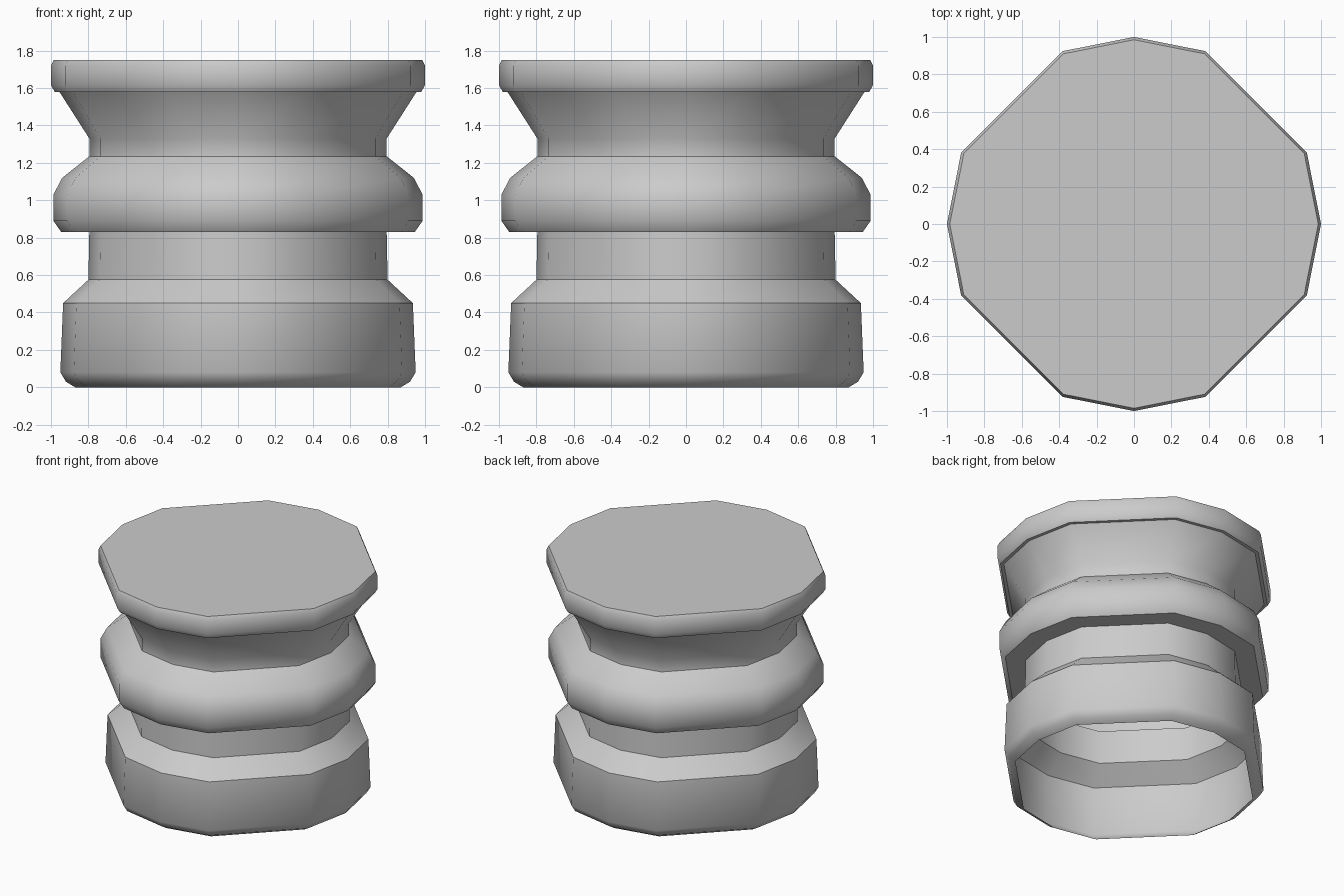
import bpy, bmesh
from math import radians, cos, sin

if "Cube" in bpy.data.objects:
    bpy.data.objects.remove(bpy.data.objects["Cube"])

# Outline (radius, height) from the open bottom rim up to the closed lid
PROFILE = [
    (0.87, 0.0), (0.92, 0.03), (0.95, 0.08), (0.935, 0.45),      # base band
    (0.80, 0.575), (0.795, 0.83),                                # lower neck
    (0.945, 0.83), (0.987, 0.89), (0.987, 1.03), (0.94, 1.12),   # middle ring
    (0.795, 1.235), (0.795, 1.33),                               # upper neck
    (0.955, 1.58), (0.98, 1.58), (1.0, 1.615), (1.0, 1.72), (0.985, 1.75),  # lid
]

# Twelve corners: a 16-sided circle with its diagonal corners left out
ANGLES = [radians(q * 90 + a) for q in range(4) for a in (0, 22.5, 67.5)]
N = len(ANGLES)

bm = bmesh.new()
rings = [[bm.verts.new((r * cos(a), r * sin(a), z)) for a in ANGLES]
         for r, z in PROFILE]
for lo, hi in zip(rings, rings[1:]):
    for i in range(N):
        j = (i + 1) % N
        bm.faces.new((lo[i], lo[j], hi[j], hi[i]))
bm.faces.new(rings[-1])  # flat lid top

mesh = bpy.data.meshes.new("ribbed_cap")
bm.to_mesh(mesh)
bm.free()
cap = bpy.data.objects.new("ribbed_cap", mesh)
bpy.context.collection.objects.link(cap)

# Smooth round the sides, keep the profile steps crisp
bpy.context.view_layer.objects.active = cap
cap.select_set(True)
bpy.ops.object.shade_smooth_by_angle(angle=radians(38))
